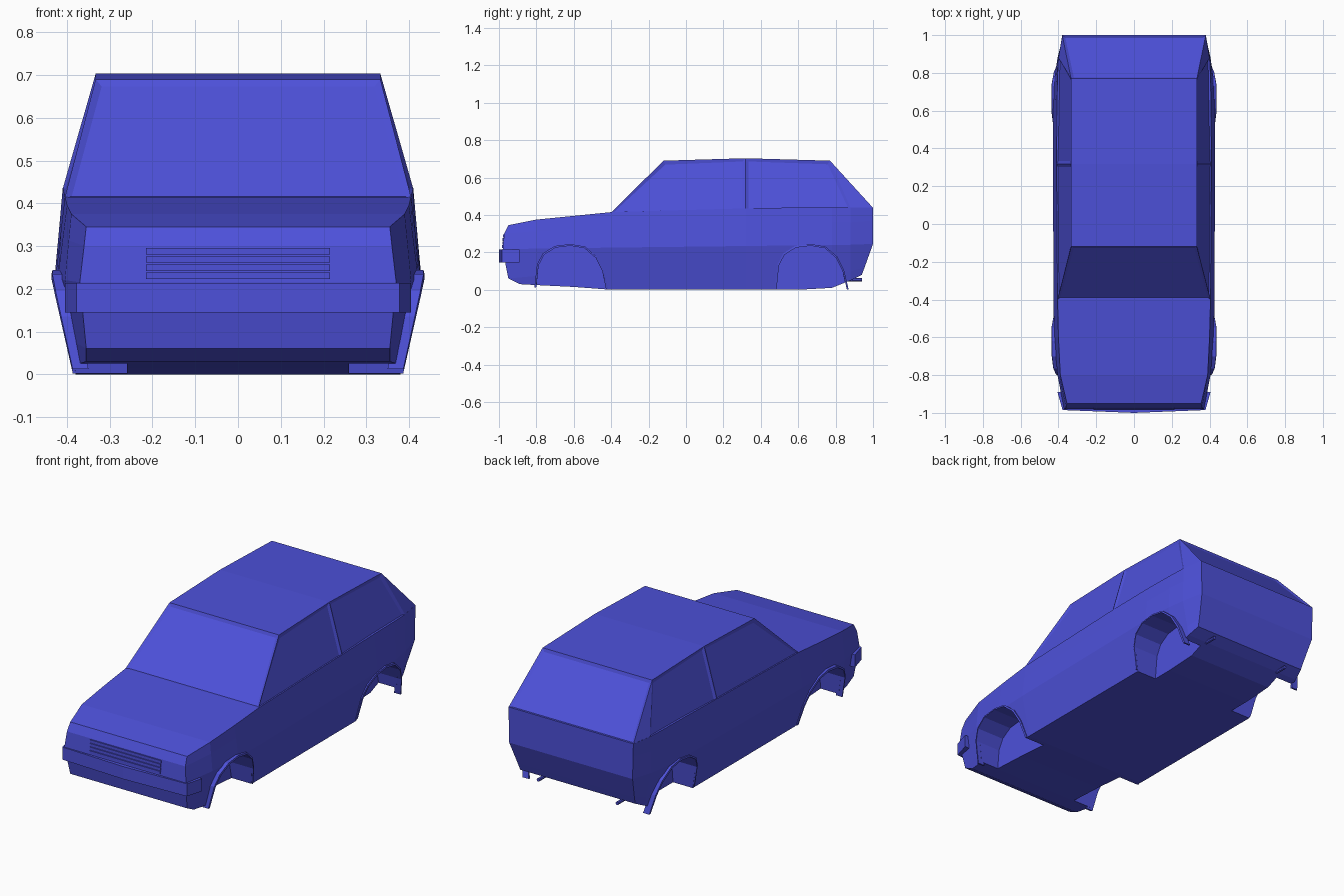
import bpy, bmesh
from mathutils import Vector

cube = bpy.data.objects.get("Cube")
if cube:
    bpy.data.objects.remove(cube)

paint = bpy.data.materials.new("blue paint")
paint.use_nodes = True
BLUE = (0.075, 0.082, 0.7, 1)
paint.diffuse_color = BLUE
paint.node_tree.nodes["Principled BSDF"].inputs["Base Color"].default_value = BLUE


def finish(bm, name):
    bmesh.ops.recalc_face_normals(bm, faces=bm.faces)
    mesh = bpy.data.meshes.new(name)
    bm.to_mesh(mesh)
    bm.free()
    mesh.materials.append(paint)
    obj = bpy.data.objects.new(name, mesh)
    bpy.context.collection.objects.link(obj)
    return obj


def prism(name, outline, place_a, place_b):
    """Closed prism: the outline is placed once for each end."""
    bm = bmesh.new()
    a = [bm.verts.new(place_a(*p)) for p in outline]
    b = [bm.verts.new(place_b(*p)) for p in outline]
    bm.faces.new(a)
    bm.faces.new(b[::-1])
    for i in range(len(a)):
        j = (i + 1) % len(a)
        bm.faces.new((a[i], b[i], b[j], a[j]))
    return finish(bm, name)


def box(name, lo, hi):
    outline = [(lo[0], lo[1]), (hi[0], lo[1]), (hi[0], hi[1]), (lo[0], hi[1])]
    return prism(name, outline, lambda x, y: (x, y, lo[2]), lambda x, y: (x, y, hi[2]))


# Lower body: five rows (sill, low, waist, upper, belt) lofted from nose to tail
def section(y, sill_z, sill_w, waist_w, belt_z, belt_w):
    sill = Vector((sill_w, y, sill_z))
    waist = Vector((waist_w, y, 0.23 + 0.012 * y))
    belt = Vector((belt_w, y, belt_z))
    return [sill, sill.lerp(waist, 0.25), waist, waist.lerp(belt, 0.6), belt]


nose = [(0.355, -0.89, 0.03), (0.355, -0.95, 0.06), (0.37, -0.98, 0.215),
        (0.36, -0.972, 0.30), (0.355, -0.95, 0.345)]
tail = [(0.35, 0.94, 0.08), (0.355, 0.955, 0.12), (0.375, 1, 0.245),
        (0.378, 1, 0.37), (0.38, 1, 0.44)]
sections = [nose,
            section(-0.8, 0.025, 0.37, 0.405, 0.375, 0.39),
            section(-0.6, 0.015, 0.375, 0.422, 0.395, 0.4),
            section(-0.4, 0, 0.38, 0.427, 0.415, 0.405),
            section(0.32, 0, 0.38, 0.428, 0.435, 0.41),
            section(0.6, 0, 0.38, 0.428, 0.44, 0.408),
            section(0.78, 0.01, 0.375, 0.42, 0.44, 0.405),
            section(0.88, 0.05, 0.365, 0.405, 0.44, 0.4),
            tail]

bm = bmesh.new()
loops = []
for sec in sections:
    left = [bm.verts.new(p) for p in sec]
    right = [bm.verts.new((-p[0], p[1], p[2])) for p in sec]
    loops.append(left + right[::-1])
count = len(loops[0])
for a, b in zip(loops, loops[1:]):
    for i in range(count):
        j = (i + 1) % count
        bm.faces.new((a[i], a[j], b[j], b[i]))
for end in (loops[0], loops[-1]):
    for i in range(4):
        bm.faces.new((end[i], end[i + 1], end[-2 - i], end[-1 - i]))
body = finish(bm, "body")


# Wheel arches: open wells cut from the body, each with a raised lip
arch = [(-0.19, -0.02), (-0.175, 0.13), (-0.145, 0.187), (-0.085, 0.225), (-0.005, 0.235),
        (0.07, 0.222), (0.13, 0.17), (0.165, 0.1), (0.19, -0.02)]


def skin(z, out=0.0):
    return 0.377 + 0.05 * min(max(z, 0), 0.22) / 0.22 + out


def arch_lip(name, centre, side):
    bm = bmesh.new()
    rings = []
    for y, z in [(-0.188, 0.012)] + arch[1:-1] + [(0.188, 0.002)]:
        big_y, big_z = y * 1.05, z * 1.04
        rim = [(skin(z, -0.03), y, z), (skin(z, 0.009), y, z),
               (skin(z, 0.007), big_y, big_z), (skin(z, -0.03), big_y, big_z)]
        rings.append([bm.verts.new((side * p[0], centre + p[1], p[2])) for p in rim])
    for a, b in zip(rings, rings[1:]):
        for i in range(4):
            j = (i + 1) % 4
            bm.faces.new((a[i], a[j], b[j], b[i]))
    bm.faces.new(rings[0])
    bm.faces.new(rings[-1])
    return finish(bm, name)


for end, centre in (("front", -0.613), ("rear", 0.672)):
    for side_name, side in (("left", 1), ("right", -1)):
        cutter = prism("well_cutter", arch,
                       lambda y, z: (side * 0.26, centre + y, z),
                       lambda y, z: (side * 0.6, centre + y, z))
        cutter.hide_render = True
        cut = body.modifiers.new("wheel well", "BOOLEAN")
        cut.operation = "DIFFERENCE"
        cut.solver = "EXACT"
        cut.object = cutter
        bpy.context.view_layer.objects.active = body
        bpy.ops.object.modifier_apply(modifier=cut.name)
        bpy.data.objects.remove(cutter)
        arch_lip(end + "_" + side_name + "_arch_lip", centre, side)


# Cabin with sunken windows
bm = bmesh.new()
base = [(0.405, -0.4, 0.414), (0.41, 0.318, 0.434), (0.4, 0.88, 0.438), (0.38, 1, 0.438)]
roof = [(0.333, -0.12, 0.69), (0.333, 0.318, 0.703), (0.333, 0.77, 0.69)]


def mirrored(points):
    return [[bm.verts.new((s * x, y, z)) for x, y, z in points] for s in (1, -1)]


(bl, br), (rl, rr) = mirrored(base), mirrored(roof)
windows = [bm.faces.new((bl[0], br[0], rr[0], rl[0])),
           bm.faces.new((bl[3], br[3], rr[2], rl[2]))]
for b, r in ((bl, rl), (br, rr)):
    for i in range(2):
        windows.append(bm.faces.new((b[i], b[i + 1], r[i + 1], r[i])))
    bm.faces.new((b[2], b[3], r[2]))
for i in range(2):
    bm.faces.new((rl[i], rl[i + 1], rr[i + 1], rr[i]))
for i in range(3):
    bm.faces.new((bl[i], bl[i + 1], br[i + 1], br[i]))
bmesh.ops.recalc_face_normals(bm, faces=bm.faces)
bmesh.ops.inset_individual(bm, faces=windows, thickness=0.022, depth=-0.007)
# Drop each pane's lower edge towards the belt line
for pane in windows:
    moves = []
    for edge in pane.edges:
        low, high = sorted(edge.verts, key=lambda v: v.co.z)
        if high.co.z - low.co.z > 0.1:
            moves.append((low, (low.co - high.co).normalized() * 0.014))
    for vert, move in moves:
        vert.co += move
finish(bm, "cabin")


# Front bumper, wrapped round the corners
bumper = [(-0.405, -0.89), (-0.378, -0.985), (0, -1), (0.378, -0.985), (0.405, -0.89)]
prism("front_bumper", bumper, lambda x, y: (x, y, 0.145), lambda x, y: (x, y, 0.214))

# Grille slats
for i in range(4):
    z = 0.223 + 0.019 * i
    box("grille_slat_%d" % (i + 1), (-0.215, -0.984 + 0.002 * i, z), (0.215, -0.96, z + 0.015))

# Twin exhaust pipes
for name, x in (("left", 0.24), ("right", -0.24)):
    bm = bmesh.new()
    bmesh.ops.create_cone(bm, cap_ends=True, segments=8, radius1=0.009, radius2=0.009, depth=0.11)
    for v in bm.verts:
        v.co = (x + v.co.x, 0.887 + v.co.z, 0.053 + v.co.y)
    finish(bm, name + "_exhaust")
